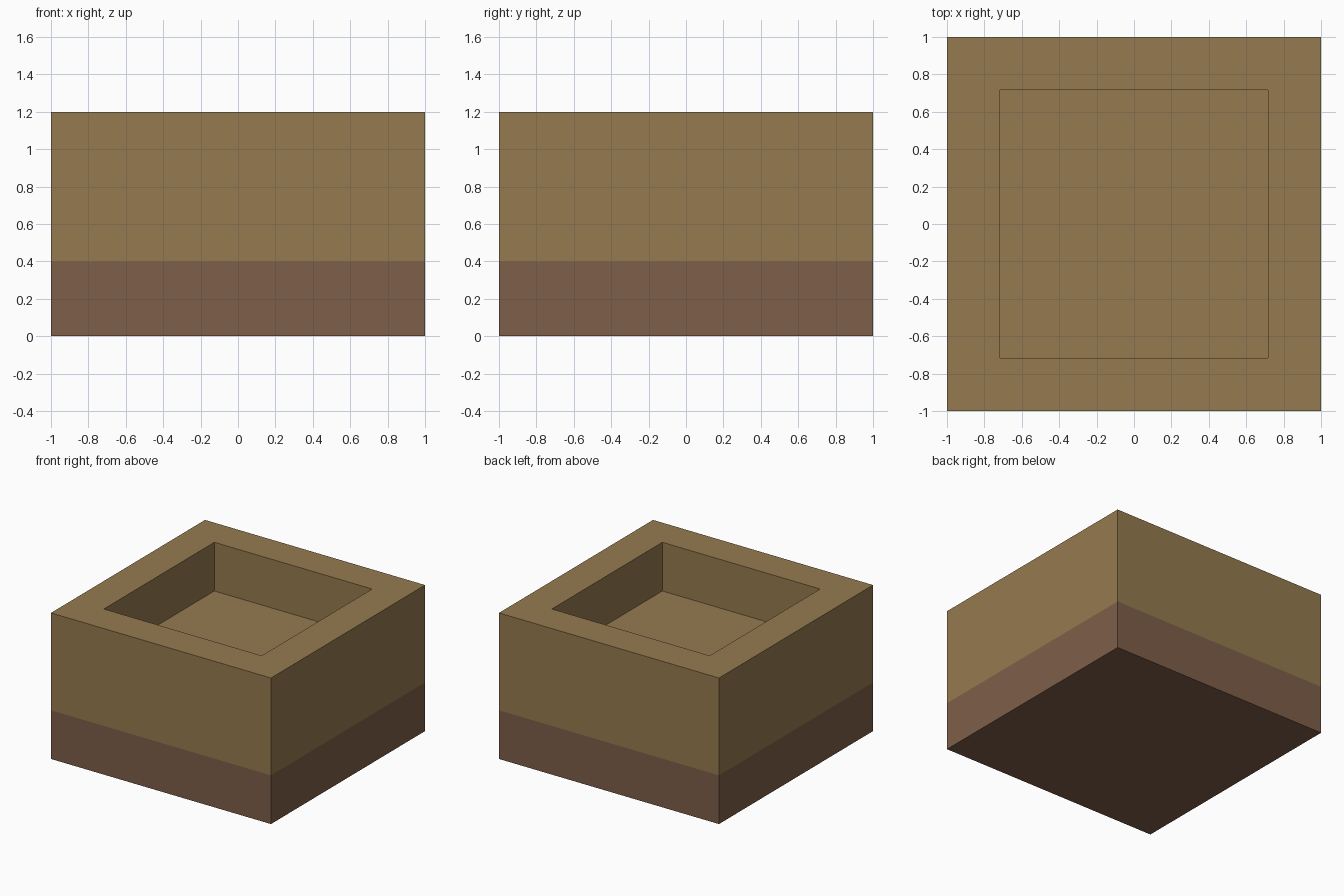
import bpy
import bmesh
from mathutils import Vector

default = bpy.data.objects.get("Cube")
if default:
    bpy.data.objects.remove(default, do_unlink=True)

WIDTH, HEIGHT = 2.0, 1.2
BAND = 0.4      # height of the dark lower band
RIM = 0.4       # width of the rim around the recess
DEPTH = 0.4     # depth of the recess


def make_material(name, srgb):
    linear = [((c / 255 + 0.055) / 1.055) ** 2.4 for c in srgb]
    mat = bpy.data.materials.new(name)
    mat.use_nodes = True
    mat.diffuse_color = (*linear, 1)
    mat.node_tree.nodes["Principled BSDF"].inputs["Base Color"].default_value = (*linear, 1)
    return mat


# Solid block standing on the ground
bm = bmesh.new()
bmesh.ops.create_cube(bm, size=1)
bmesh.ops.scale(bm, vec=(WIDTH, WIDTH, HEIGHT), verts=bm.verts)
bmesh.ops.translate(bm, vec=(0, 0, HEIGHT / 2), verts=bm.verts)

# Cut line between the two colours
bmesh.ops.bisect_plane(bm, geom=bm.verts[:] + bm.edges[:] + bm.faces[:],
                       plane_co=(0, 0, BAND), plane_no=(0, 0, 1))

# Square recess in the top: inset the rim, then extrude the floor down
top = max(bm.faces, key=lambda f: f.calc_center_median().z)
bmesh.ops.inset_region(bm, faces=[top], thickness=RIM)
floor = bmesh.ops.extrude_discrete_faces(bm, faces=[top])["faces"][0]
bmesh.ops.translate(bm, vec=Vector((0, 0, -DEPTH)), verts=floor.verts)

# Dark band below the cut, tan above it
for face in bm.faces:
    face.material_index = 1 if face.calc_center_median().z < BAND else 0

mesh = bpy.data.meshes.new("planter_block")
bm.to_mesh(mesh)
bm.free()
mesh.materials.append(make_material("tan", (149, 122, 79)))
mesh.materials.append(make_material("reddish brown", (126, 94, 72)))
block = bpy.data.objects.new("planter_block", mesh)
bpy.context.collection.objects.link(block)
